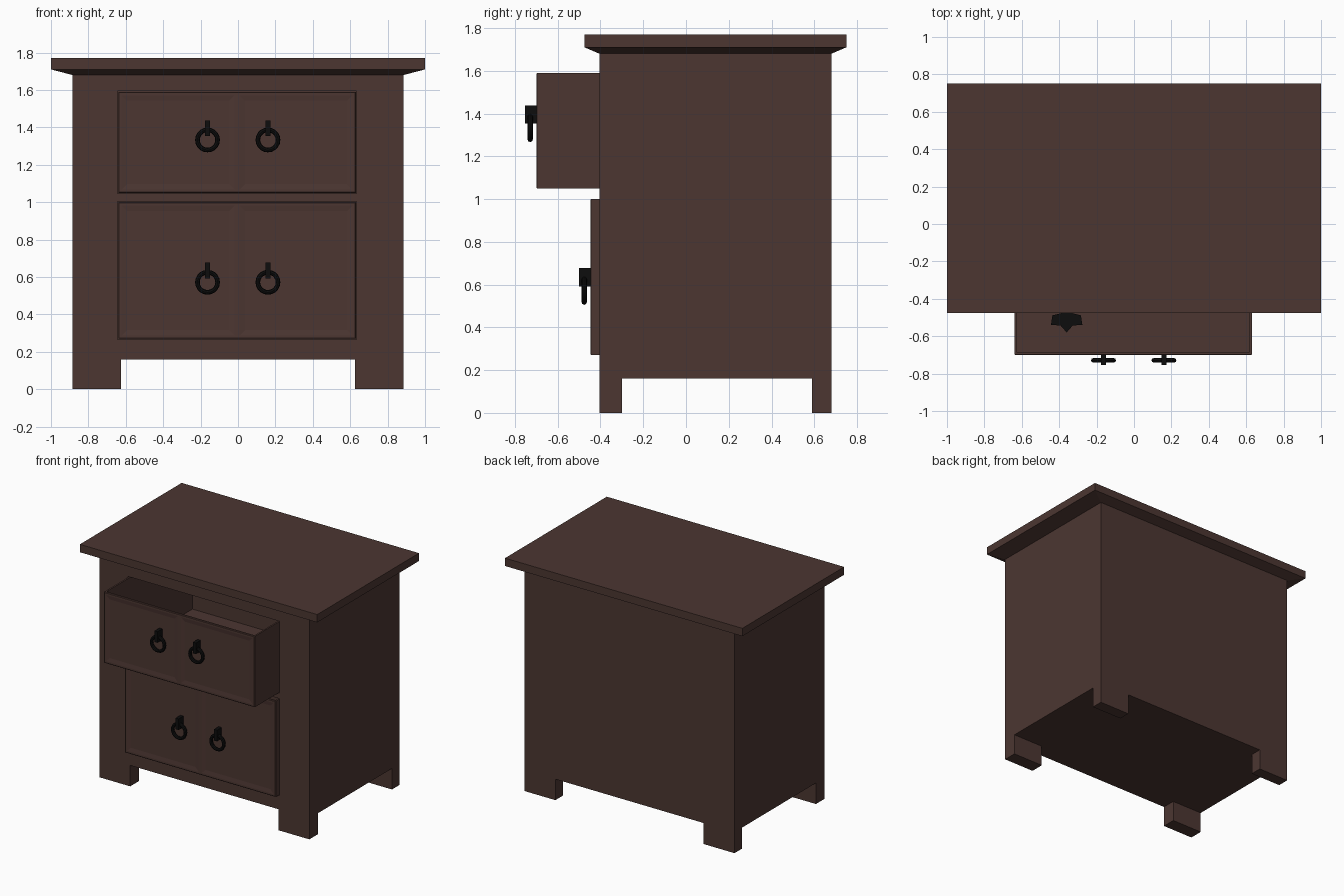
import bpy, bmesh, math
from mathutils import Matrix

if "Cube" in bpy.data.objects:
    bpy.data.objects.remove(bpy.data.objects["Cube"])


def material(name, rgb):
    m = bpy.data.materials.new(name)
    m.diffuse_color = (*rgb, 1)
    m.use_nodes = True
    m.node_tree.nodes["Principled BSDF"].inputs["Base Color"].default_value = m.diffuse_color
    return m


WOOD = material("dark_wood", (0.072, 0.037, 0.031))
IRON = material("black_iron", (0.004, 0.004, 0.004))


def finish(bm, name, mat):
    bmesh.ops.recalc_face_normals(bm, faces=bm.faces)
    me = bpy.data.meshes.new(name)
    bm.to_mesh(me)
    bm.free()
    ob = bpy.data.objects.new(name, me)
    bpy.context.collection.objects.link(ob)
    me.materials.append(mat)
    return ob


def add_box(bm, x0, x1, y0, y1, z0, z1):
    m = Matrix.Translation(((x0 + x1) / 2, (y0 + y1) / 2, (z0 + z1) / 2))
    return bmesh.ops.create_cube(bm, size=1, matrix=m @ Matrix.Diagonal((x1 - x0, y1 - y0, z1 - z0, 1)))


def box(name, mat, *b):
    bm = bmesh.new()
    add_box(bm, *b)
    return finish(bm, name, mat)


# Table top: slab with a bevelled underside, lofted through three rectangles
bm = bmesh.new()
rings = []
for x, y0, y1, z in ((0.885, -0.405, 0.68, 1.68), (1, -0.475, 0.75, 1.71), (1, -0.475, 0.75, 1.77)):
    rings.append([bm.verts.new(p) for p in ((-x, y0, z), (x, y0, z), (x, y1, z), (-x, y1, z))])
for a, b in zip(rings, rings[1:]):
    for i in range(4):
        j = (i + 1) % 4
        bm.faces.new((a[i], a[j], b[j], b[i]))
bm.faces.new(rings[0])
bm.faces.new(rings[-1])
finish(bm, "table_top", WOOD)

# Cabinet body with two drawer openings
DX0, DX1 = -0.64, 0.63
body = box("cabinet_body", WOOD, -0.885, 0.885, -0.405, 0.68, 0.16, 1.68)
for z0, z1 in ((1.05, 1.59), (0.27, 1.0)):
    g = 0.004
    cut = box("drawer_cutter", WOOD, DX0 - g, DX1 + g, -0.6, 0.64, z0 - g, z1 + g)
    cut.hide_render = True
    cut.hide_set(True)
    mod = body.modifiers.new("opening", 'BOOLEAN')
    mod.operation = 'DIFFERENCE'
    mod.solver = 'EXACT'
    mod.object = cut

# Four feet at the corners
for s, side in ((-1, "left"), (1, "right")):
    xs = sorted((s * 0.625, s * 0.885))
    box("front_foot_" + side, WOOD, *xs, -0.405, -0.30, 0, 0.16)
    box("back_foot_" + side, WOOD, *xs, 0.59, 0.68, 0, 0.16)


def drawer(name, yf, yb, z0, z1):
    # Open box: floor, sides and back
    t = 0.012
    bm = bmesh.new()
    add_box(bm, DX0, DX1, yf + 0.012, yb, z0, z0 + t)
    add_box(bm, DX0, DX0 + t, yf + 0.012, yb, z0 + t, z1)
    add_box(bm, DX1 - t, DX1, yf + 0.012, yb, z0 + t, z1)
    add_box(bm, DX0 + t, DX1 - t, yb - t, yb, z0 + t, z1)
    finish(bm, name + "_box", WOOD)
    # Front board: chamfered rim and two shallow raised panels
    bm = bmesh.new()
    add_box(bm, DX0, DX1, yf + 0.003, yf + 0.016, z0, z1)
    bm.normal_update()
    front = [f for f in bm.faces if f.normal.y < -0.9]
    bmesh.ops.inset_region(bm, faces=front, thickness=0.006, depth=0)
    for v in front[0].verts:
        v.co.y = yf
    geom = front + list(front[0].edges) + list(front[0].verts)
    bmesh.ops.bisect_plane(bm, geom=geom, plane_co=((DX0 + DX1) / 2, 0, 0), plane_no=(1, 0, 0))
    bm.normal_update()
    halves = [f for f in bm.faces if f.normal.y < -0.999 and f.calc_area() > 0.1]
    bmesh.ops.inset_individual(bm, faces=halves, thickness=0.02, depth=0)
    bmesh.ops.inset_individual(bm, faces=halves, thickness=0.04, depth=-0.004)
    finish(bm, name + "_front", WOOD)


def pull(name, x, yf, z):
    # Post with a hanging ring
    box(name + "_post", IRON, x - 0.013, x + 0.013, yf - 0.053, yf + 0.004, z + 0.02, z + 0.105)
    bpy.ops.mesh.primitive_torus_add(location=(x, yf - 0.029, z), rotation=(math.pi / 2, 0, 0),
                                     major_radius=0.054, minor_radius=0.0125,
                                     major_segments=20, minor_segments=8)
    ring = bpy.context.object
    ring.name = name + "_ring"
    ring.data.materials.append(IRON)
    bpy.ops.object.shade_smooth_by_angle()


for name, yf, yb, z0, z1, zr in (("upper_drawer", -0.70, 0.36, 1.05, 1.59, 1.333),
                                 ("lower_drawer", -0.447, 0.60, 0.27, 1.0, 0.572)):
    drawer(name, yf, yb, z0, z1)
    for x, side in ((-0.163, "left"), (0.16, "right")):
        pull(name + "_pull_" + side, x, yf, zr)

# Key lying in the upper drawer: three kite lobes, shaft and bit
bm = bmesh.new()
for ang in (-50, 0, 50):
    rot = Matrix.Translation((-0.36, -0.47, 1.07)) @ Matrix.Rotation(math.radians(ang), 4, 'Z')
    f = bm.faces.new([bm.verts.new(p) for p in ((0, 0, 0), (-0.035, -0.07, 0), (0, -0.11, 0), (0.035, -0.07, 0))])
    up = bmesh.ops.extrude_face_region(bm, geom=[f])["geom"]
    top = [v for v in up if isinstance(v, bmesh.types.BMVert)]
    bmesh.ops.translate(bm, verts=top, vec=(0, 0, 0.02))
    bmesh.ops.transform(bm, matrix=rot, verts=list(f.verts) + top)
add_box(bm, -0.372, -0.348, -0.48, -0.2, 1.068, 1.092)
add_box(bm, -0.348, -0.29, -0.26, -0.21, 1.072, 1.088)
finish(bm, "key", IRON)
